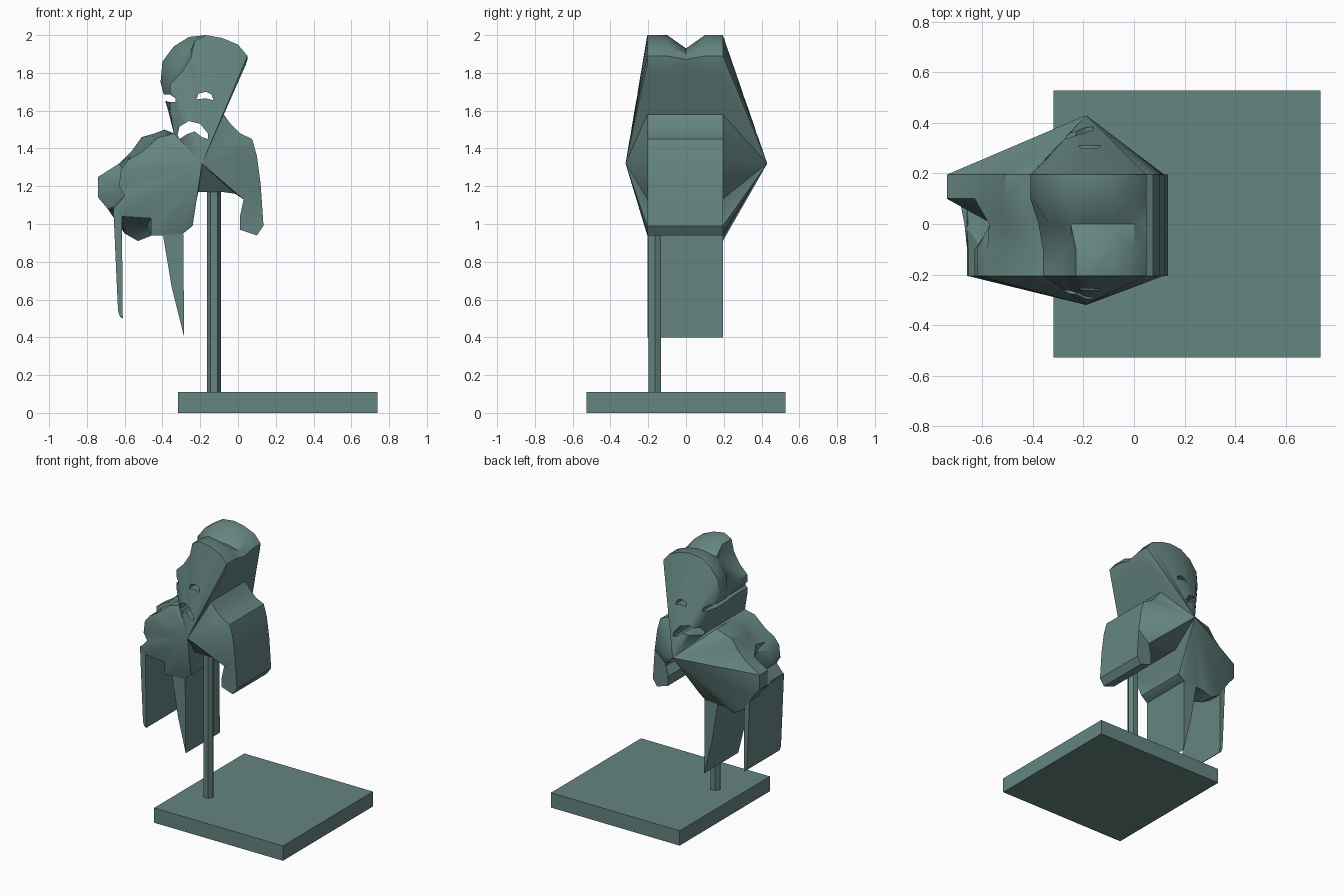
import bpy, bmesh, math

if "Cube" in bpy.data.objects:
    bpy.data.objects.remove(bpy.data.objects["Cube"])

FRONT, BACK = -0.205, 0.195

paint = bpy.data.materials.new("dark_patina")
paint.diffuse_color = (.13, .235, .22, 1)
paint.use_nodes = True
paint.node_tree.nodes["Principled BSDF"].inputs["Base Color"].default_value = paint.diffuse_color


def make_object(name, bm):
    bmesh.ops.recalc_face_normals(bm, faces=bm.faces)
    mesh = bpy.data.meshes.new(name)
    bm.to_mesh(mesh)
    bm.free()
    mesh.materials.append(paint)
    ob = bpy.data.objects.new(name, mesh)
    bpy.context.collection.objects.link(ob)
    return ob


def prism(name, profile, y0, y1):
    """Extrude an x/z profile along y."""
    bm = bmesh.new()
    a = [bm.verts.new((x, y0, z)) for x, z in profile]
    b = [bm.verts.new((x, y1, z)) for x, z in profile]
    bm.faces.new(a)
    bm.faces.new(b[::-1])
    n = len(a)
    for i in range(n):
        j = (i + 1) % n
        bm.faces.new((a[i], a[j], b[j], b[i]))
    return make_object(name, bm)


# Square plinth
bm = bmesh.new()
bmesh.ops.create_cube(bm, size=1)
bmesh.ops.scale(bm, vec=(1.055, 1.055, 0.11), verts=bm.verts)
bmesh.ops.translate(bm, vec=(0.21, 0, 0.055), verts=bm.verts)
make_object("plinth", bm)

# Hexagonal post
hexagon = [(math.cos(math.radians(60 * k)), math.sin(math.radians(60 * k))) for k in range(6)]
bm = bmesh.new()
low, high = ([bm.verts.new((-.127 + .038 * c, -.165 + .038 * s, z)) for c, s in hexagon]
             for z in (.11, 1.23))
bm.faces.new(low)
bm.faces.new(high)
for i in range(6):
    bm.faces.new((low[i - 1], low[i], high[i], high[i - 1]))
make_object("post", bm)

# Back silhouette of mask and draped collar, anticlockwise from the crown
outline = [
    (-.17, 2.0), (-.26, 1.99), (-.34, 1.94), (-.40, 1.86), (-.41, 1.75), (-.39, 1.67),
    (-.37, 1.60), (-.34, 1.48), (-.39, 1.50), (-.44, 1.48), (-.51, 1.46), (-.56, 1.39),
    (-.63, 1.32), (-.74, 1.25), (-.74, 1.14), (-.69, 1.08), (-.60, .95), (-.53, .91),
    (-.455, .94), (-.40, .94), (-.29, .95), (-.24, .99), (-.24, 1.03), (-.225, 1.10),
    (-.21, 1.17), (-.085, 1.17), (-.015, 1.16), (.03, 1.13), (.055, 1.09), (.01, 1.04),
    (.01, .97), (.10, .94), (.135, .99), (.12, 1.21), (.10, 1.36), (.075, 1.45),
    (.01, 1.48), (-.04, 1.53), (-.075, 1.58), (-.044, 1.65), (.008, 1.77), (.04, 1.84),
    (.05, 1.89), (0, 1.95), (-.085, 1.985)]
# Where the front silhouette and the creased middle differ
front_change = {
    1: (-.23, 1.97), 2: (-.25, 1.88), 3: (-.30, 1.80), 4: (-.36, 1.74), 5: (-.36, 1.68),
    6: (-.36, 1.60), 8: (-.37, 1.47), 9: (-.42, 1.46), 10: (-.51, 1.38), 11: (-.58, 1.34),
    12: (-.62, 1.29), 13: (-.63, 1.20), 14: (-.60, 1.15), 15: (-.66, 1.08),
    16: (-.62, 1.04), 17: (-.46, 1.03), 18: (-.46, .94)}
mid_change = {0: (-.17, 1.93), 1: (-.25, 1.92), 12: (-.57, 1.30), 13: (-.56, 1.22),
              14: (-.51, 1.15), 42: (.05, 1.87), 43: (0, 1.90), 44: (-.085, 1.92)}
n = len(outline)
front = [front_change.get(i, p) for i, p in enumerate(outline)]
mid = [mid_change.get(i, (p[0] * .65 + q[0] * .35, p[1] * .65 + q[1] * .35))
       for i, (p, q) in enumerate(zip(front, outline))]

# Body: lofted rim with a faceted point at the front and back
bm = bmesh.new()
rings = [[bm.verts.new((x, y, z)) for x, z in pts]
         for pts, y in ((front, FRONT), (front, -.1), (mid, 0), (outline, .1), (outline, BACK))]
for a, b in zip(rings, rings[1:]):
    for i in range(n):
        j = (i + 1) % n
        bm.faces.new((a[i], a[j], b[j], b[i]))
fan = list(range(28)) + list(range(33, n))
for ring, tip_y in ((rings[0], -0.32), (rings[-1], 0.43)):
    tip = bm.verts.new((-.19, tip_y, 1.32))
    for i, j in zip(fan, fan[1:] + fan[:1]):
        bm.faces.new((ring[i], ring[j], tip))
    bm.faces.new(ring[27:34])   # curled collar end
bmesh.ops.triangulate(bm, faces=bm.faces)
body = make_object("mask_body", bm)

# Eye and mouth openings
holes = {
    "right_eye": [(-.22, 1.66), (-.21, 1.69), (-.17, 1.70), (-.14, 1.685), (-.13, 1.655), (-.17, 1.665)],
    "left_eye": [(-.44, 1.69), (-.36, 1.685), (-.33, 1.665), (-.33, 1.645), (-.36, 1.645), (-.44, 1.67)],
    "mouth": [(-.32, 1.47), (-.31, 1.515), (-.26, 1.545), (-.20, 1.53), (-.16, 1.48),
              (-.16, 1.45), (-.19, 1.46), (-.23, 1.49), (-.27, 1.475), (-.31, 1.45)]}
for name, pts in holes.items():
    cutter = prism(name + "_cutter", pts, -0.6, 0.6)
    cutter.hide_render = True
    cutter.hide_viewport = True
    mod = body.modifiers.new(name, 'BOOLEAN')
    mod.operation = 'DIFFERENCE'
    mod.solver = 'EXACT'
    mod.object = cutter

bpy.context.view_layer.objects.active = body
body.select_set(True)
bpy.ops.object.shade_smooth_by_angle(angle=math.radians(35))

# Hanging ribbons
prism("outer_ribbon", [(-.66, 1.09), (-.645, .75), (-.635, .54), (-.625, .51), (-.61, .50), (-.615, 1.05)], FRONT, BACK)
prism("inner_ribbon", [(-.40, .96), (-.35, .66), (-.33, .58), (-.285, .40), (-.29, .96)], FRONT, BACK)
